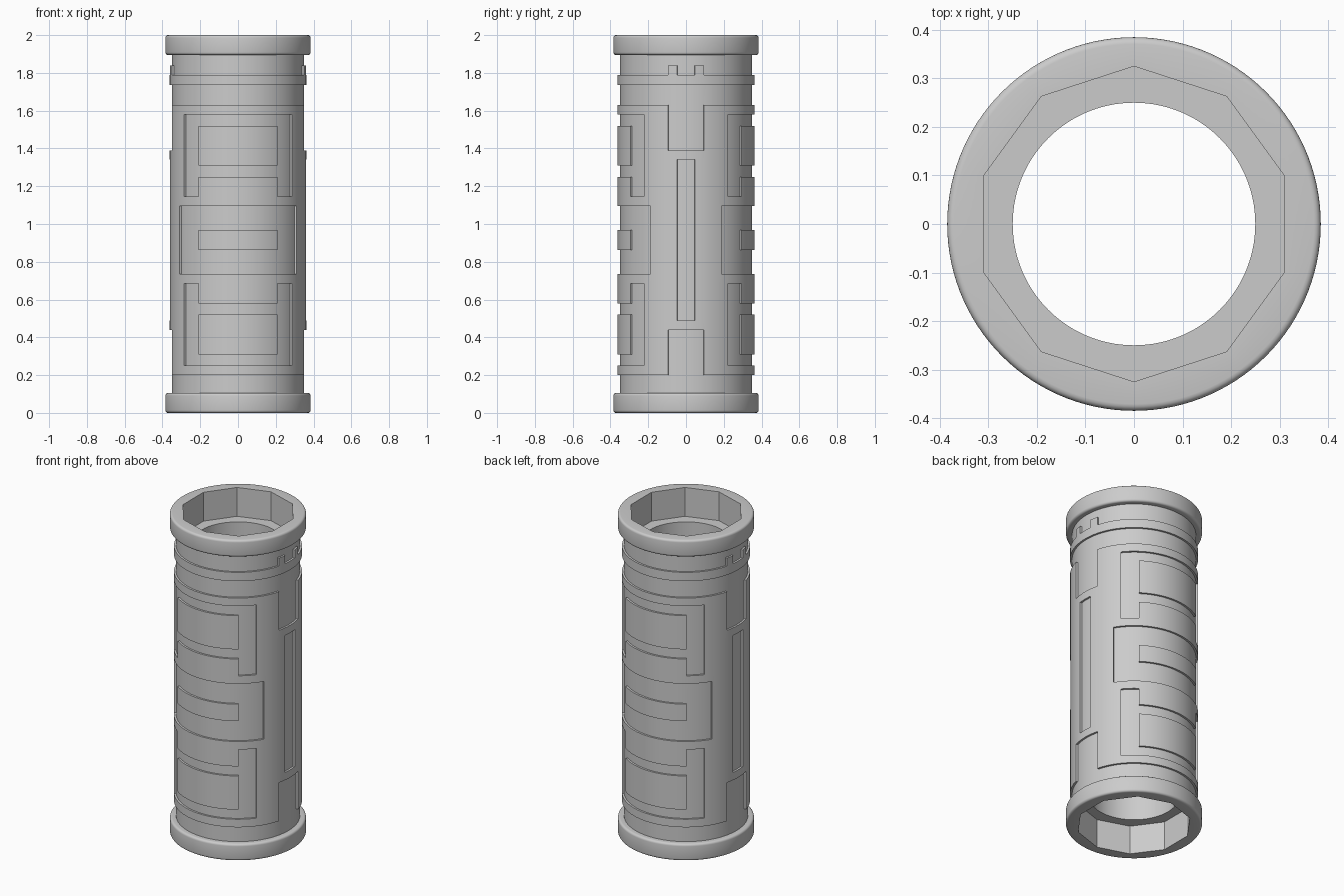
import bpy, bmesh, math

if "Cube" in bpy.data.objects:
    bpy.data.objects.remove(bpy.data.objects["Cube"])

SEG = 120
R_BASE, R_PLATE = 0.35, 0.362      # groove floor and raised plate radii
R_RIM, R_HEX, R_BORE = 0.385, 0.325, 0.25
RIM_H, RECESS, HEIGHT, ROUND = 0.105, 0.18, 2.0, 0.014
MID = 0.915                        # mirror height of the plate pattern


def finish(bm, name, angle=30):
    bmesh.ops.recalc_face_normals(bm, faces=bm.faces[:])
    me = bpy.data.meshes.new(name)
    bm.to_mesh(me)
    bm.free()
    ob = bpy.data.objects.new(name, me)
    bpy.context.collection.objects.link(ob)
    bpy.ops.object.select_all(action='DESELECT')
    ob.select_set(True)
    bpy.context.view_layer.objects.active = ob
    bpy.ops.object.shade_smooth_by_angle(angle=math.radians(angle))
    return ob


def lathe(name, profile):
    """Spin (radius, z, ten_sided) points around z."""
    bm = bmesh.new()
    rings = []
    for r, z, ten_sided in profile:
        ring = []
        for i in range(SEG):
            a = 2 * math.pi * i / SEG
            rr = r
            if ten_sided:
                t = (a - math.pi / 2) % (math.pi / 5) - math.pi / 10
                rr = r * math.cos(math.pi / 10) / math.cos(t)
            ring.append(bm.verts.new((rr * math.cos(a), rr * math.sin(a), z)))
        rings.append(ring)
    for a, b in zip(rings, rings[1:]):
        for i in range(SEG):
            k = (i + 1) % SEG
            bm.faces.new((a[i], a[k], b[k], b[i]))
    return finish(bm, name)


# Rims, ten-sided end sockets and the through bore: half profile, mirrored
half = [(R_BASE, RIM_H, False)]
for cz, start in ((RIM_H - ROUND, 90), (ROUND, 0)):
    for s in range(5):
        a = math.radians(start - 22.5 * s)
        half.append((R_RIM - ROUND + ROUND * math.cos(a), cz + ROUND * math.sin(a), False))
half += [(R_HEX, 0, True), (R_HEX, RECESS, True), (R_BORE, RECESS, False)]
lathe("rims_and_bore", half + [(r, HEIGHT - z, d) for r, z, d in reversed(half)])


# Sleeve: raised plate pattern, given front width x, side width y and height z
def raised(x, y, z):
    if z > 1.65:                                   # upper band with side tabs
        return 1.735 < z < 1.79 or (1.79 < z < 1.84 and 0.047 < y < 0.095)
    h = abs(z - MID)
    if h > 0.715:
        return False
    if y < 0.095 and h > 0.475:                    # side notches
        return False
    if y < 0.047 and h < 0.427:                    # long side slot
        return False
    if h < 0.18 and x < 0.31:                      # middle window
        return x < 0.21 and h < 0.053
    if 0.23 < h < 0.665 and x < 0.285:             # bracket-shaped grooves
        return x < 0.21 and (h < 0.335 or 0.395 < h < 0.605)
    return True


def sleeve():
    # Angular breakpoints for one quarter, subdivided, then repeated
    marks = [0, math.asin(0.047 / R_PLATE), math.asin(0.095 / R_PLATE)]
    marks += [math.acos(v / R_PLATE) for v in (0.31, 0.285, 0.21)] + [math.pi / 2]
    quarter = []
    for a, b in zip(marks, marks[1:]):
        n = math.ceil((b - a) / math.radians(3.2))
        quarter += [a + (b - a) * i / n for i in range(n)]
    quarter.append(math.pi / 2)
    semi = quarter + [math.pi - a for a in reversed(quarter[:-1])]
    angles = semi[:-1] + [a + math.pi for a in semi[:-1]]
    n = len(angles)
    steps = (0.053, 0.18, 0.23, 0.335, 0.395, 0.427, 0.475, 0.605, 0.665, 0.715)
    zs = sorted([MID - s for s in steps] + [MID + s for s in steps]
                + [RIM_H, 1.735, 1.79, 1.84, HEIGHT - RIM_H])

    def is_up(i, j):
        if not 0 <= j < len(zs) - 1:
            return False
        a0, a1 = angles[i % n], angles[(i + 1) % n]
        a = (a0 + (a1 if a1 > a0 else a1 + 2 * math.pi)) / 2
        return raised(abs(R_PLATE * math.cos(a)), abs(R_PLATE * math.sin(a)),
                      (zs[j] + zs[j + 1]) / 2)

    bm = bmesh.new()
    cache = {}

    def vert(i, j, up):
        key = (i % n, j, up)
        if key not in cache:
            r, a = (R_PLATE if up else R_BASE), angles[i % n]
            cache[key] = bm.verts.new((r * math.cos(a), r * math.sin(a), zs[j]))
        return cache[key]

    def wall(p, q):
        bm.faces.new((vert(*p, True), vert(*q, True), vert(*q, False), vert(*p, False)))

    for i in range(n):
        for j in range(len(zs) - 1):
            u = is_up(i, j)
            bm.faces.new([vert(i, j, u), vert(i + 1, j, u),
                          vert(i + 1, j + 1, u), vert(i, j + 1, u)])
            if u != is_up(i + 1, j):
                wall((i + 1, j), (i + 1, j + 1))
            if j < len(zs) - 2 and u != is_up(i, j + 1):
                wall((i, j + 1), (i + 1, j + 1))
    return finish(bm, "patterned_sleeve")


sleeve()
